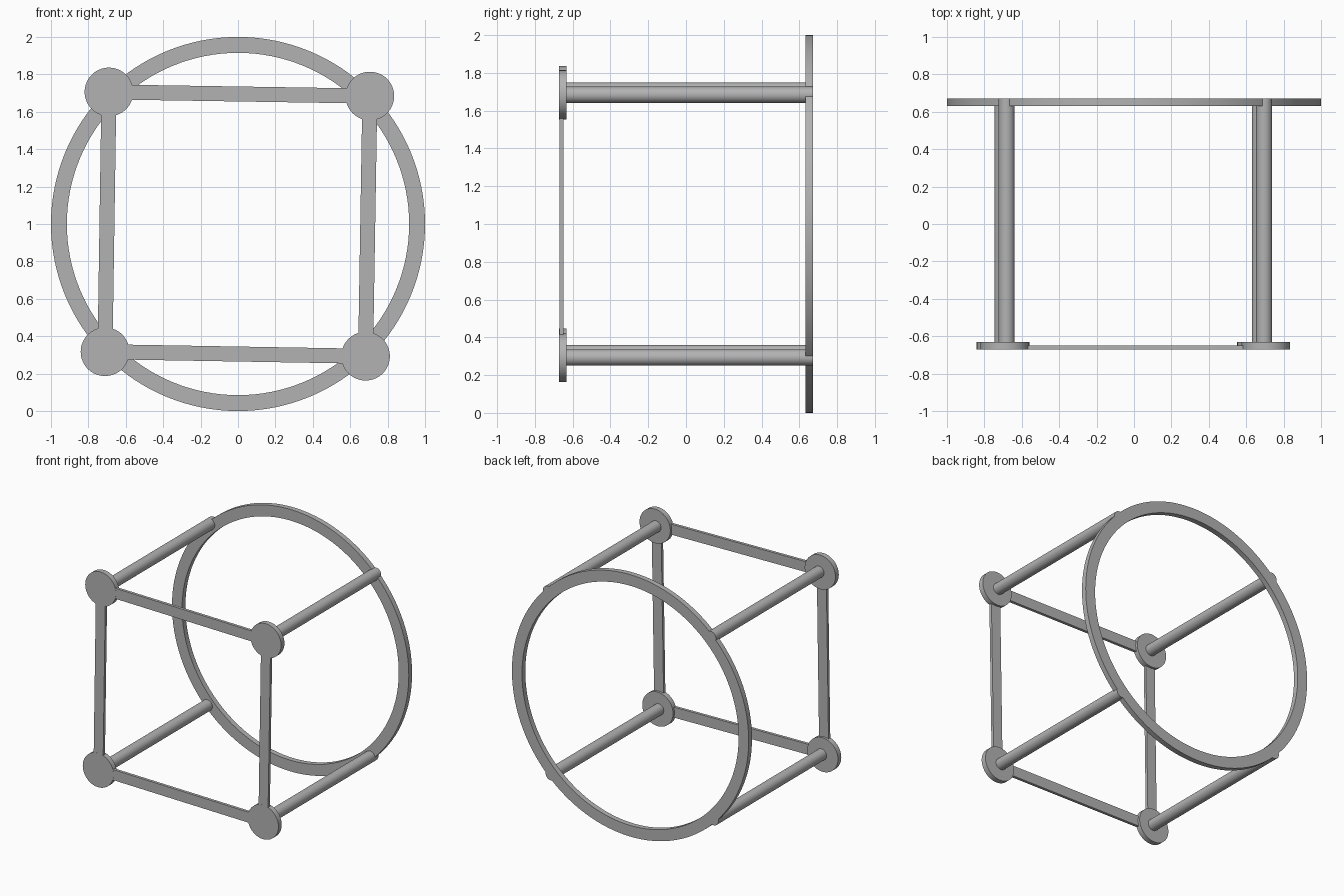
import bpy, bmesh, math
from mathutils import Vector, Matrix

cube = bpy.data.objects.get("Cube")
if cube:
    bpy.data.objects.remove(cube, do_unlink=True)

GREY = (0.45, 0.45, 0.45, 1)
mat = bpy.data.materials.new("plain grey")
mat.use_nodes = True
mat.diffuse_color = GREY
mat.node_tree.nodes["Principled BSDF"].inputs["Base Color"].default_value = GREY

FRONT, BACK, THICK = -0.672, 0.672, 0.04


def finish(name, bm):
    bmesh.ops.recalc_face_normals(bm, faces=bm.faces)
    mesh = bpy.data.meshes.new(name)
    bm.to_mesh(mesh)
    bm.free()
    mesh.materials.append(mat)
    obj = bpy.data.objects.new(name, mesh)
    bpy.context.collection.objects.link(obj)
    bpy.ops.object.select_all(action='DESELECT')
    obj.select_set(True)
    bpy.context.view_layer.objects.active = obj
    bpy.ops.object.shade_smooth_by_angle(angle=math.radians(35))
    return obj


def cylinder(name, x, z, radius, y0, y1, sides):
    bm = bmesh.new()
    place = Matrix.Translation((x, (y0 + y1) / 2, z)) @ Matrix.Rotation(math.pi / 2, 4, 'X')
    bmesh.ops.create_cone(bm, cap_ends=True, segments=sides, radius1=radius,
                          radius2=radius, depth=y1 - y0, matrix=place)
    return finish(name, bm)


def bar(name, a, b):
    # flat strip joining two corner discs
    start, end = Vector((a[0], 0, a[1])), Vector((b[0], 0, b[1]))
    run = end - start
    mid = (start + end) / 2 + Vector((0, FRONT + 0.012, 0))
    turn = Matrix.Rotation(-math.atan2(run.z, run.x), 4, 'Y')
    size = Matrix.Diagonal((run.length, 0.022, 0.08, 1))
    bm = bmesh.new()
    bmesh.ops.create_cube(bm, size=1, matrix=Matrix.Translation(mid) @ turn @ size)
    return finish(name, bm)


# Rear hoop: a rectangular section spun about the y axis
bm = bmesh.new()
section = [bm.verts.new((r, y, 1)) for r, y in
           ((0.915, BACK - THICK), (1, BACK - THICK), (1, BACK), (0.915, BACK))]
edges = [bm.edges.new((section[i], section[(i + 1) % 4])) for i in range(4)]
bmesh.ops.spin(bm, geom=section + edges, cent=(0, 0, 1), axis=(0, 1, 0),
               angle=math.tau, steps=128, use_duplicate=False)
bmesh.ops.remove_doubles(bm, verts=bm.verts, dist=0.0001)
finish("rear_hoop", bm)

# Corner discs and the long rods behind them, in order around the frame
corners = {
    "upper_right": (-0.69, 1.706),
    "upper_left": (0.705, 1.684),
    "lower_left": (0.682, 0.293),
    "lower_right": (-0.711, 0.317),
}
for name, (x, z) in corners.items():
    cylinder(name + "_disc", x, z, 0.13, FRONT, FRONT + THICK, 64)
    inward = -0.009 if x > 0 else 0.009
    cylinder(name + "_rod", x + inward, z, 0.043, FRONT + THICK / 2, BACK, 32)

# Front frame bars
points = list(corners.values())
for i, name in enumerate(("top_bar", "left_bar", "bottom_bar", "right_bar")):
    bar(name, points[i], points[(i + 1) % 4])
